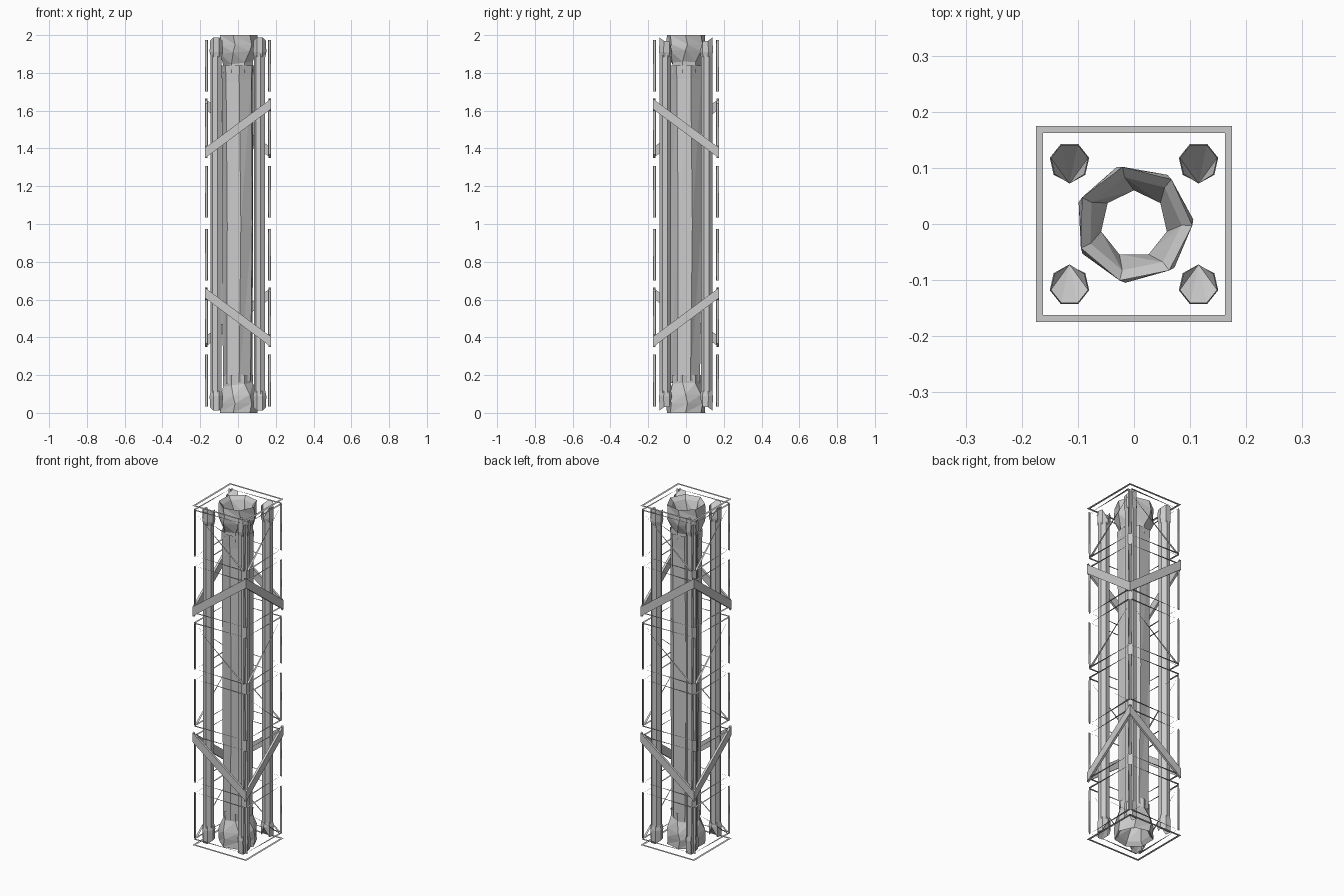
import bpy, math

if "Cube" in bpy.data.objects:
    bpy.data.objects.remove(bpy.data.objects["Cube"])

OUT, INN = 0.175, 0.162          # outer and inner plane of the square frame
SEG = 2 / 6                      # height of one truss bay


def make(name, verts, faces):
    me = bpy.data.meshes.new(name)
    me.from_pydata(verts, [], faces)
    me.update()
    ob = bpy.data.objects.new(name, me)
    bpy.context.collection.objects.link(ob)
    return ob


def lathe(name, profile, sides, cx=0, cy=0, turn=0.0):
    """Faceted tube; profile entries are (radius, z, twist, tilt)."""
    verts, faces = [], []
    for r, z, twist, tilt in profile:
        for k in range(sides):
            a = turn + twist + 2 * math.pi * k / sides
            verts.append((cx + r * math.cos(a), cy + r * math.sin(a), z + tilt * math.cos(a)))
    for j in range(len(profile) - 1):
        for k in range(sides):
            a, b = j * sides + k, j * sides + (k + 1) % sides
            faces += [(a, b, b + sides), (a, b + sides, a + sides)]
    return make(name, verts, faces)


# Thin flat square rings at the top and bottom
for name, z in (("bottom_frame", 0.0), ("top_frame", 2.0)):
    v = [(sx * r, sy * r, z) for r in (OUT, INN)
         for sx, sy in ((-1, -1), (1, -1), (1, 1), (-1, 1))]
    make(name, v, [(k, (k + 1) % 4, 4 + (k + 1) % 4, 4 + k) for k in range(4)])

# The four truss sides, mapped from (across, depth, height)
SIDES = {
    "front": lambda u, d, z: (u, -d, z),
    "right": lambda u, d, z: (d, -u, z),
    "back": lambda u, d, z: (-u, d, z),
    "left": lambda u, d, z: (-d, u, z),
}
for side, P in SIDES.items():
    verts, faces = [], []

    def add(*pts):
        faces.append(tuple(range(len(verts), len(verts) + len(pts))))
        verts.extend(P(*p) for p in pts)

    for i in range(6):
        za, zb = i * SEG + 0.035, i * SEG + 0.308
        s = 1 if i % 2 == 0 else -1
        # tapering upright slivers beside the corner legs
        for e in (-1, 1):
            zt, zl = (zb, za) if e == s else (za, zb)
            add((e * 0.160, OUT, zt), (e * 0.160, INN, zt), (e * 0.162, INN, zl))
            add((e * 0.160, OUT, zt), (e * 0.160, OUT - 0.004, zl), (e * 0.162, OUT, zl))
            add((e * 0.160, OUT, zt), (e * 0.162, INN, zl), (e * 0.160, OUT, zl))
        # horizontal slivers at the top and bottom of the bay
        add((-s * 0.16, OUT, za), (-s * 0.16, INN, za), (s * 0.16, INN, za))
        add((s * 0.16, OUT, zb), (s * 0.16, INN, zb), (-s * 0.16, INN, zb))
        # thin diagonal edge in the open bays
        if i not in (1, 4):
            add((s * -0.15, OUT, za), (s * -0.15, INN, za), (s * 0.15, INN, zb - 0.03))
    make(side + "_truss_edges", verts, faces)

    # solid diagonal braces in bays two and five
    for name, i in (("lower", 1), ("upper", 4)):
        za, zb, h = i * SEG + 0.015, i * SEG + 0.330, 0.055
        s = -1 if i == 1 else 1
        v = [P(s * u, d, z) for d in (OUT, INN) for u, z in
             ((-OUT, za), (OUT, zb - h), (OUT, zb), (-OUT, za + h))]
        make(f"{side}_{name}_brace", v,
             [(0, 1, 2, 3), (7, 6, 5, 4), (0, 4, 5, 1), (3, 2, 6, 7)])

# Large hollow central pipe
lathe("central_pipe", [(0.080, 0.16, 0, 0.01), (0.086, 1.0, 0.1, 0),
                       (0.086, 1.76, 0, 0.01), (0.090, 1.84, 0, 0)], 7, turn=0.3)

# Hollow sockets at both ends of the central pipe
for name, z0, s in (("bottom_socket", 0, 1), ("top_socket", 2, -1)):
    lathe(name, [(0.060, z0 + s * 0.09, 0, 0), (0.085, z0 + s * 0.02, 0.2, 0),
                 (0.104, z0, 0.2, 0),
                 (0.106, z0 + s * 0.05, 0.3, 0), (0.104, z0 + s * 0.09, 0.2, 0.01),
                 (0.080, z0 + s * 0.15, 0, 0.01), (0.082, z0 + s * 0.20, 0, 0)],
          7, turn=math.pi / 2)

# Four slim pipes with pointed, slanted collars at their ends
for sx in (-1, 1):
    for sy in (-1, 1):
        tag = ("left" if sx < 0 else "right") + ("_front" if sy < 0 else "_back")
        x, y = sx * 0.115, sy * 0.110
        lathe(tag + "_slim_pipe", [(0.031, 0.1, 0, 0), (0.031, 1.9, 0, 0)], 7, x, y, turn=0.4)
        for end, z0, s in (("bottom", 0, 1), ("top", 2, -1)):
            ob = lathe(f"{tag}_{end}_collar",
                       [(0.034, z0 + s * 0.03, 0, 0),
                        (0.036, z0 + s * 0.09, 0, 0), (0.031, z0 + s * 0.115, 0, 0)],
                       7, x, y, turn=-sy * math.pi / 2)
            # slanted end: fan from a point on the inner side
            for k, vert in enumerate(ob.data.vertices[:7]):
                vert.co.z = z0 + s * (0.012 if k in (3, 4) else 0.03)
                if k == 0:
                    vert.co = (x, sy * 0.072, z0 + s * 0.09)
            make(f"{tag}_{end}_collar_tip", [v.co.copy() for v in ob.data.vertices[:7]],
                 [(0, k, k + 1) for k in range(1, 6)])
